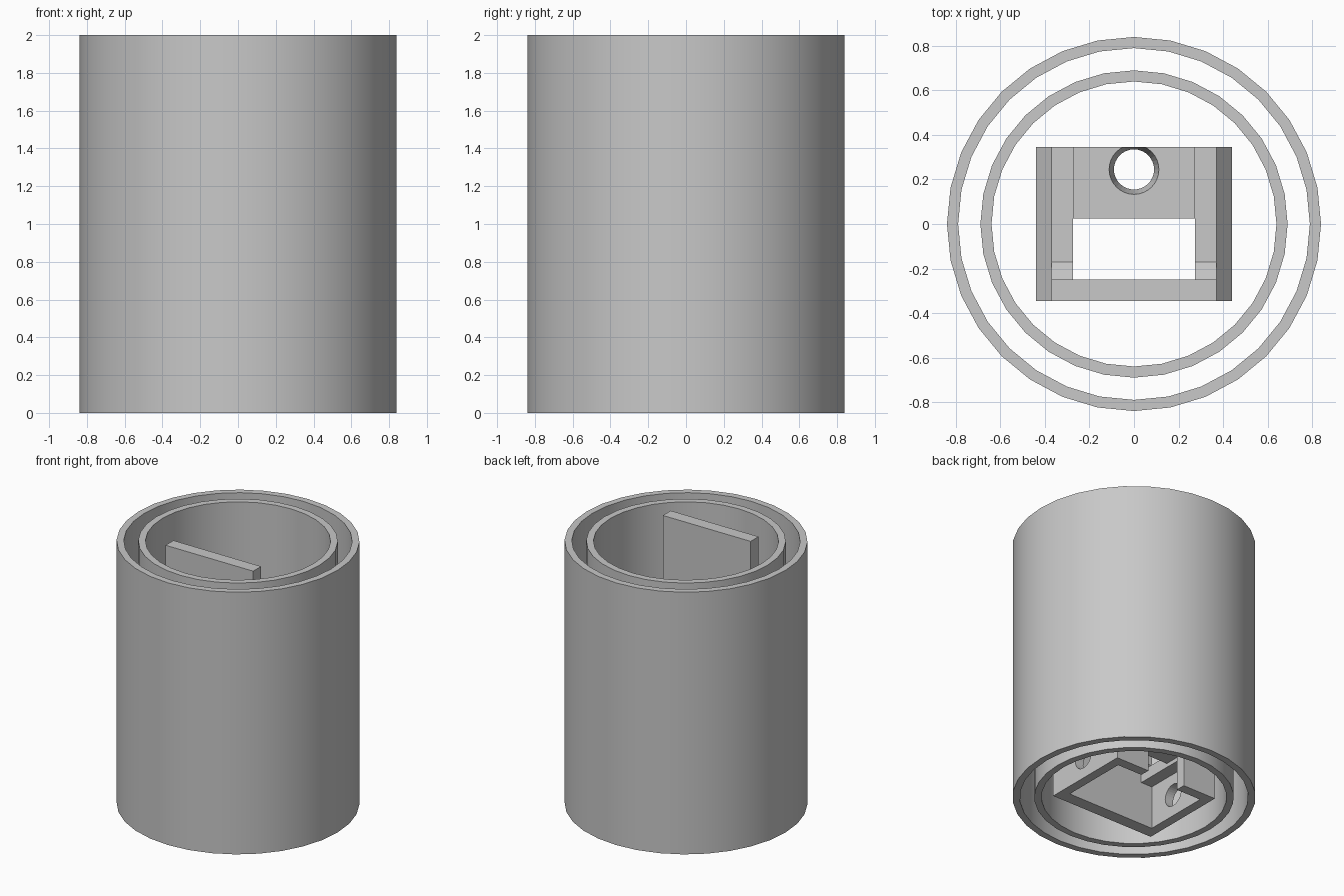
import bpy, bmesh, math
from mathutils import Matrix

cube = bpy.data.objects.get("Cube")
if cube:
    bpy.data.objects.remove(cube, do_unlink=True)

grey = bpy.data.materials.new("light_grey")
grey.use_nodes = True
colour = (0.58, 0.58, 0.58, 1)
grey.diffuse_color = colour
grey.node_tree.nodes["Principled BSDF"].inputs["Base Color"].default_value = colour


def finish(name, bm):
    bmesh.ops.recalc_face_normals(bm, faces=bm.faces)
    mesh = bpy.data.meshes.new(name)
    bm.to_mesh(mesh)
    bm.free()
    mesh.materials.append(grey)
    ob = bpy.data.objects.new(name, mesh)
    bpy.context.collection.objects.link(ob)
    return ob


def activate(ob):
    bpy.ops.object.select_all(action='DESELECT')
    ob.select_set(True)
    bpy.context.view_layer.objects.active = ob


def tube(name, outer, inner, height, sides=32):
    bm = bmesh.new()
    profile = [(inner, 0), (outer, 0), (outer, height), (inner, height)]
    rings = []
    for i in range(sides):
        a = math.tau * i / sides
        rings.append([bm.verts.new((r * math.cos(a), r * math.sin(a), z)) for r, z in profile])
    for i in range(sides):
        a, b = rings[i], rings[(i + 1) % sides]
        for j in range(4):
            k = (j + 1) % 4
            bm.faces.new((a[j], b[j], b[k], a[k]))
    ob = finish(name, bm)
    activate(ob)
    bpy.ops.object.shade_smooth_by_angle(angle=math.radians(30))
    return ob


def prism(name, points, start, end, axis):
    """Extrude a profile in xz along y, or a profile in yz along x."""
    bm = bmesh.new()

    def place(u, v, t):
        return (u, t, v) if axis == 'y' else (t, u, v)
    a = [bm.verts.new(place(u, v, start)) for u, v in points]
    b = [bm.verts.new(place(u, v, end)) for u, v in points]
    bm.faces.new(a)
    bm.faces.new(b[::-1])
    for i in range(len(points)):
        j = (i + 1) % len(points)
        bm.faces.new((a[i], a[j], b[j], b[i]))
    return finish(name, bm)


def box(name, x0, x1, y0, y1, z0, z1):
    return prism(name, [(x0, z0), (x1, z0), (x1, z1), (x0, z1)], y0, y1, 'y')


def cut_round(ob, matrix, r1, r2, depth):
    bm = bmesh.new()
    bmesh.ops.create_cone(bm, cap_ends=True, segments=32, radius1=r1, radius2=r2,
                          depth=depth, matrix=matrix)
    cutter = finish("hole_cutter", bm)
    cutter.hide_render = True
    mod = ob.modifiers.new("hole", 'BOOLEAN')
    mod.operation = 'DIFFERENCE'
    mod.solver = 'EXACT'
    mod.object = cutter
    activate(ob)
    bpy.ops.object.modifier_apply(modifier=mod.name)
    bpy.data.objects.remove(cutter, do_unlink=True)


# Concentric sleeves
tube("outer_sleeve", 0.84, 0.79, 2)
tube("inner_sleeve", 0.69, 0.64, 2)

# Tall front plate of the holder
front, back = -0.345, 0.345
box("front_plate", -0.37, 0.37, front, -0.25, 0, 2)

# Side walls with sloped shoulders, gussets and split back wall
ledge, floor = 0.33, 0.42
for side, s in (("left", 1), ("right", -1)):
    profile = [(0.44, 0), (0.44, ledge), (0.37, floor), (0.275, floor),
               (0.275, ledge), (0.37, ledge), (0.37, 0)]
    wall = prism(side + "_wall", [(s * x, z) for x, z in profile], front, back, 'y')
    cut_round(wall, Matrix.Translation((s * 0.4, -0.02, 0.165)) @ Matrix.Rotation(math.pi / 2, 4, 'Y'),
              0.085, 0.085, 0.3)
    prism(side + "_gusset", [(-0.25, floor), (-0.17, floor), (-0.25, 0.5)],
          s * 0.275, s * 0.37, 'x')
    box(side + "_back_wall", *sorted((s * 0.16, s * 0.37)), 0.27, back, 0, ledge)

# Rear bridge with a tapered cable hole
bridge = box("rear_bridge", -0.275, 0.275, 0.025, back, 0.36, 0.46)
cut_round(bridge, Matrix.Translation((0, 0.245, 0.41)), 0.088, 0.114, 0.12)
